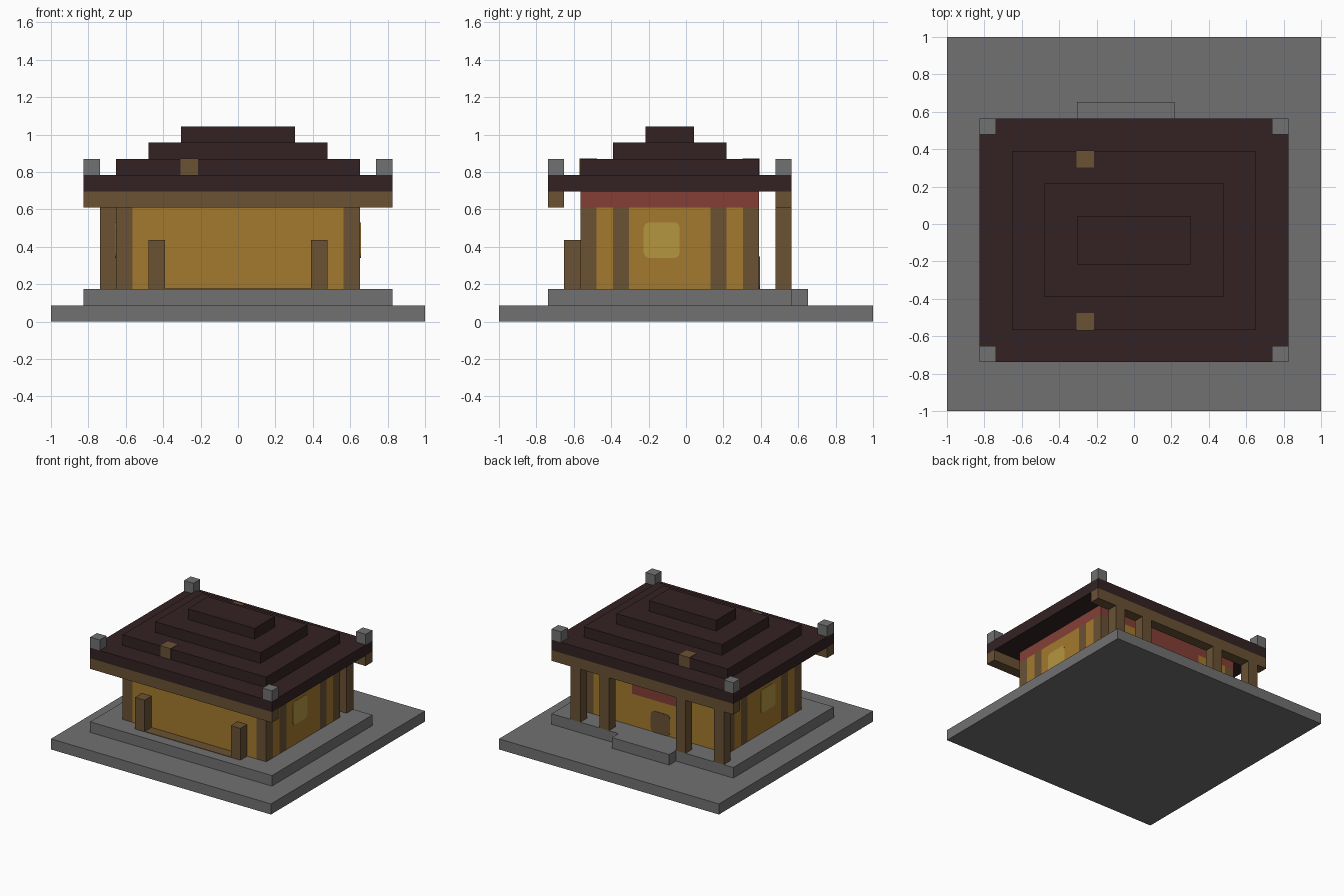
import bpy, bmesh
from mathutils import Vector

if "Cube" in bpy.data.objects:
    bpy.data.objects.remove(bpy.data.objects["Cube"], do_unlink=True)

U = 2 / 23  # size of one building block


def make_material(name, rgb):
    def lin(c):
        c /= 255
        return c / 12.92 if c < 0.04 else ((c + 0.055) / 1.055) ** 2.4
    m = bpy.data.materials.new(name)
    col = [lin(c) for c in rgb] + [1]
    m.use_nodes = True
    m.diffuse_color = col
    m.node_tree.nodes["Principled BSDF"].inputs["Base Color"].default_value = col
    return m


stone = make_material("grey stone", (113, 113, 113))
timber = make_material("brown timber", (106, 82, 52))
plaster = make_material("ochre plaster", (164, 121, 46))
tiles = make_material("dark roof tiles", (52, 34, 35))
red = make_material("red paint", (131, 63, 53))
glass = make_material("pale yellow window", (180, 150, 64))


def finish(name, bm, *mats):
    me = bpy.data.meshes.new(name)
    bm.to_mesh(me)
    bm.free()
    for m in mats:
        me.materials.append(m)
    ob = bpy.data.objects.new(name, me)
    bpy.context.scene.collection.objects.link(ob)
    return ob


def box_mesh(x, y, z, grow=0.0):
    """Box from ranges counted in blocks."""
    bm = bmesh.new()
    bmesh.ops.create_cube(bm, size=1)
    for v in bm.verts:
        for i, (a, b) in enumerate((x, y, z)):
            half = (b - a) * U / 2 + grow
            v.co[i] = (a + b) * U / 2 - (1 if i < 2 else 0) + v.co[i] * 2 * half
    return bm


def box(name, x, y, z, mat, grow=0.0):
    return finish(name, box_mesh(x, y, z, grow), mat)


def rounded_plate(name, axis, x, y, z, mat):
    """Thin plate with its four corner edges along the axis rounded."""
    bm = box_mesh(x, y, z)
    edges = [e for e in bm.edges
             if abs((e.verts[0].co - e.verts[1].co).normalized()[axis]) > 0.9]
    bmesh.ops.bevel(bm, geom=edges, offset=0.03, segments=3, affect='EDGES', profile=0.5)
    return finish(name, bm, mat)


# Stone ground slab, terrace and entrance step
box("ground_slab", (0, 23), (0, 23), (0, 1), stone)
box("terrace", (2, 21), (3, 18), (1, 2), stone)
box("entrance_step", (8, 14), (18, 19), (1, 2), stone)
box("porch_floor", (7, 16), (4, 5), (2, 2.04), timber)

# Walls cut along the block lines, then coloured by position
wall = box_mesh((4, 19), (5, 16), (2, 8))
cuts = {0: (5, 8, 14, 18), 1: (6, 7, 8, 13, 14, 15), 2: (5, 7)}
for axis, lines in cuts.items():
    for k in lines:
        n = Vector((0, 0, 0))
        n[axis] = 1
        bmesh.ops.bisect_plane(wall, geom=wall.verts[:] + wall.edges[:] + wall.faces[:],
                               plane_co=n * (k * U - (1 if axis < 2 else 0)), plane_no=n)
wall.normal_update()
for f in wall.faces:
    c = f.calc_center_median()
    i, j, k = (c.x + 1) / U, (c.y + 1) / U, c.z / U
    on_side = abs(f.normal.x) > 0.5
    on_back = f.normal.y > 0.5
    if k > 7 or (on_back and k > 5 and 8 < i < 14):
        f.material_index = 2  # red frieze and door lintel
    elif on_side and (j < 6 or 7 < j < 8 or 13 < j < 14 or j > 15):
        f.material_index = 1  # side studs
    elif not on_side and (i < 5 or i > 18):
        f.material_index = 1  # corner studs
finish("walls", wall, plaster, timber, red)

# Side windows and back door panel
for name, x in (("right_window", (3.95, 4.02)), ("left_window", (18.98, 19.05))):
    rounded_plate(name, 0, x, (8.9, 11.1), (3.9, 6.1), glass)
rounded_plate("back_door", 1, (10, 12), (15.98, 16.05), (2, 4), timber)

# Short front posts, back veranda posts and the beams
for n, x in enumerate((6, 16)):
    box(f"front_post_{n + 1}", (x, x + 1), (4, 5), (2, 5), timber)
for n, x in enumerate((3, 7, 15, 18)):
    box(f"veranda_post_{n + 1}", (x, x + 1), (17, 18), (2, 7), timber)
for name, y in (("front_beam", 3), ("back_beam", 17)):
    box(name, (2, 21), (y, y + 1), (7, 8), timber)

# Stepped roof
box("roof_eaves", (2, 21), (3, 18), (8, 9), tiles)
for n in range(3):
    d = 2 * n
    box(f"roof_tier_{n + 1}", (4 + d, 19 - d), (5 + d, 16 - d), (9 + n, 10 + n), tiles)

# Timber roof blocks and stone corner finials
for name, y in (("front_roof_block", 5), ("back_roof_block", 15)):
    box(name, (8, 9), (y, y + 1), (9, 10), timber, grow=0.003)
for side, x in (("right", 2), ("left", 20)):
    for end, y in (("front", 3), ("back", 17)):
        box(f"{end}_{side}_finial", (x, x + 1), (y, y + 1), (9, 10), stone)
